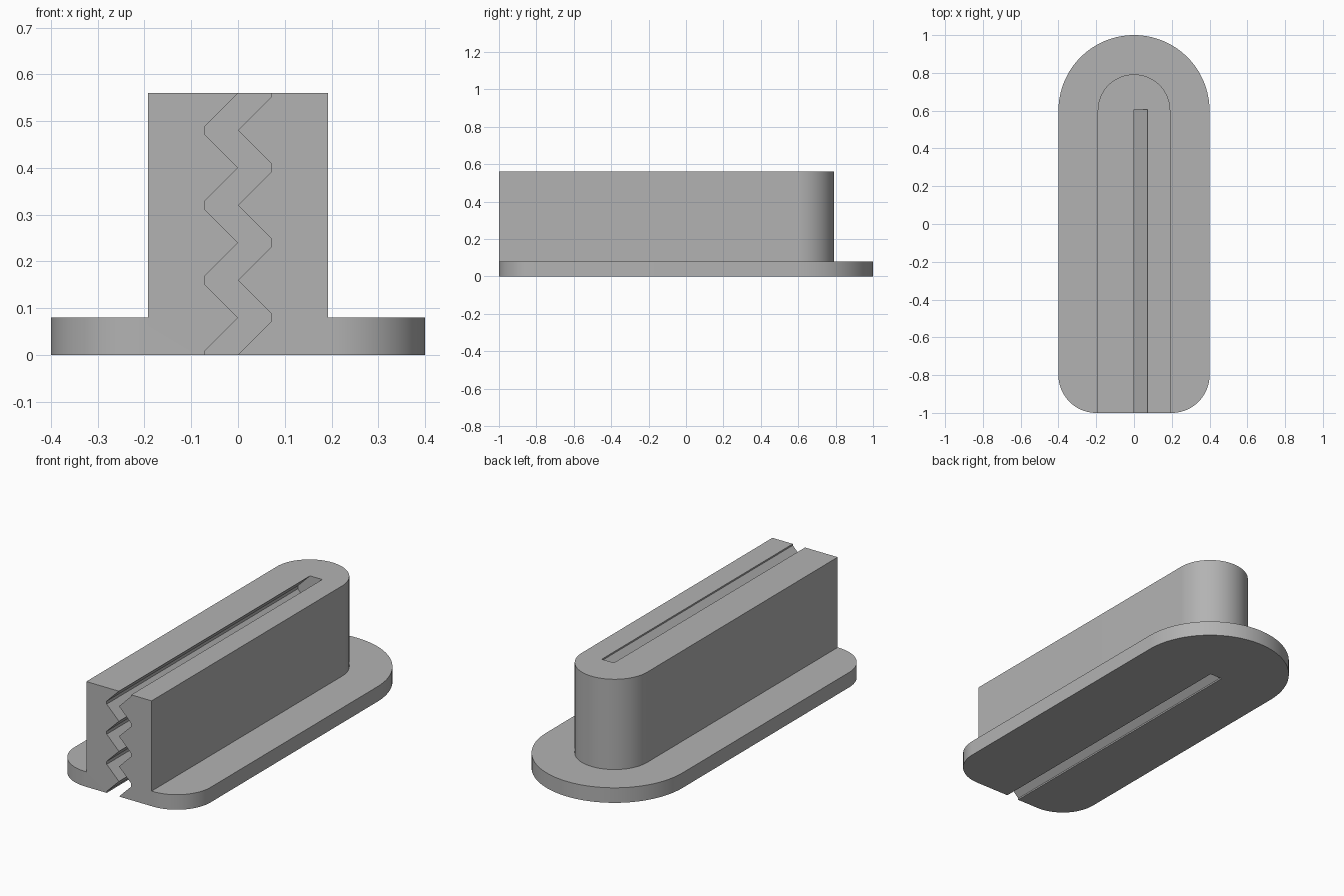
import bpy, bmesh, math
from math import cos, sin, pi

cube = bpy.data.objects.get("Cube")
if cube:
    bpy.data.objects.remove(cube, do_unlink=True)

grey = bpy.data.materials.new("plain grey")
grey.use_nodes = True
colour = (0.45, 0.45, 0.45, 1)
grey.diffuse_color = colour
grey.node_tree.nodes["Principled BSDF"].inputs["Base Color"].default_value = colour


def prism(name, outline, sweep):
    """Extrude a closed outline of 3D points along a sweep vector."""
    bm = bmesh.new()
    face = bm.faces.new([bm.verts.new(p) for p in outline])
    ext = bmesh.ops.extrude_face_region(bm, geom=[face])
    moved = [v for v in ext["geom"] if isinstance(v, bmesh.types.BMVert)]
    bmesh.ops.translate(bm, verts=moved, vec=sweep)
    bmesh.ops.recalc_face_normals(bm, faces=bm.faces)
    mesh = bpy.data.meshes.new(name)
    bm.to_mesh(mesh)
    bm.free()
    mesh.materials.append(grey)
    obj = bpy.data.objects.new(name, mesh)
    bpy.context.collection.objects.link(obj)
    return obj


def arc(cx, cy, r, start, end, z, steps):
    angles = [start + (end - start) * i / steps for i in range(steps + 1)]
    return [(cx + r * cos(a), cy + r * sin(a), z) for a in angles]


def combine(target, tool, operation):
    mod = target.modifiers.new(operation.title(), "BOOLEAN")
    mod.operation = operation
    mod.solver = "EXACT"
    mod.object = tool
    bpy.context.view_layer.objects.active = target
    bpy.ops.object.modifier_apply(modifier=mod.name)
    bpy.data.objects.remove(tool, do_unlink=True)


BASE_R, WALL_R, CORNER_R = 0.4, 0.192, 0.2
BACK_Y, BASE_Z, TOP_Z = 0.6, 0.08, 0.56

# Base flange: round back end, two rounded front corners
flange = arc(0, BACK_Y, BASE_R, 0, pi, 0, 64)
flange += arc(-CORNER_R, CORNER_R - 1, CORNER_R, pi, 1.5 * pi, 0, 24)
flange += arc(CORNER_R, CORNER_R - 1, CORNER_R, 1.5 * pi, 2 * pi, 0, 24)
holder = prism("slotted_holder", flange, (0, 0, BASE_Z))

# Upright block: round back end, square front
block = arc(0, BACK_Y, WALL_R, 0, pi, BASE_Z, 64)
block += [(-WALL_R, -1, BASE_Z), (WALL_R, -1, BASE_Z)]
combine(holder, prism("upright_block", block, (0, 0, TOP_Z - BASE_Z)), "UNION")

# Zigzag slot, open at the front, top and bottom
DEPTH, PITCH, FLAT = 0.072, 0.16, 0.008
right = [(0, -0.1)]
left = [(-DEPTH, -0.1)]
for i in range(4):
    z = i * PITCH
    right += [(0, z), (DEPTH, z + BASE_Z - FLAT)]
    left += [(-DEPTH, z + FLAT), (0, z + BASE_Z)]
    if i < 3:
        right.append((DEPTH, z + BASE_Z + FLAT))
        left.append((-DEPTH, z + PITCH - FLAT))
right.append((DEPTH, TOP_Z + 0.1))
left.append((0, TOP_Z + 0.1))
slot = [(x, -1.1, z) for x, z in right + left[::-1]]
combine(holder, prism("slot_cutter", slot, (0, BACK_Y + 1.105, 0)), "DIFFERENCE")

# Smooth round ends, crisp edges
bpy.ops.object.select_all(action="DESELECT")
holder.select_set(True)
bpy.context.view_layer.objects.active = holder
bpy.ops.object.shade_smooth_by_angle(angle=math.radians(30))
